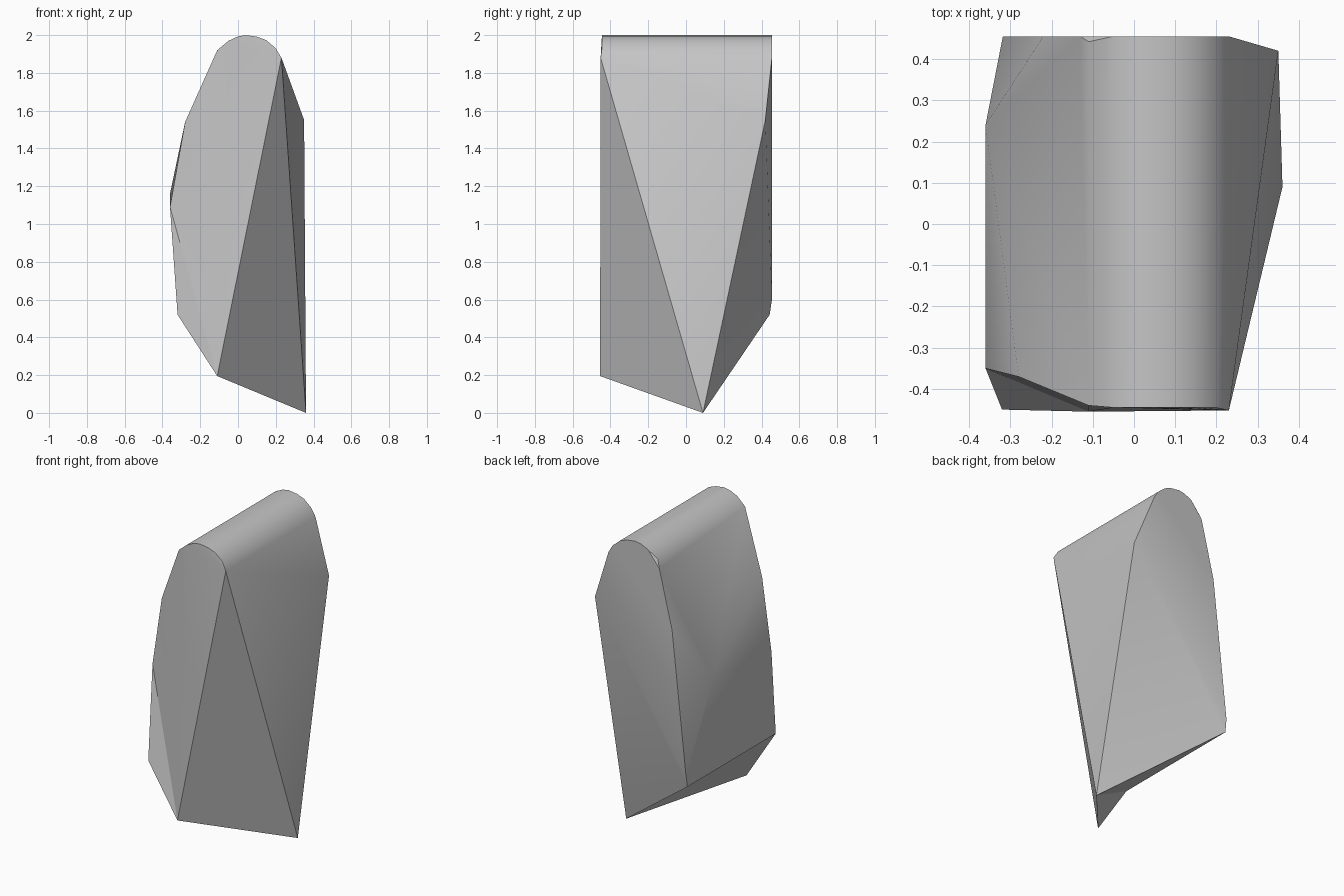
import bpy
import bmesh
import math
from mathutils import Vector

cube = bpy.data.objects.get("Cube")
if cube:
    bpy.data.objects.remove(cube, do_unlink=True)


def flat_material(name, colour):
    mat = bpy.data.materials.new(name)
    mat.use_nodes = True
    mat.diffuse_color = colour
    mat.node_tree.nodes["Principled BSDF"].inputs["Base Color"].default_value = colour
    return mat


def corner(bm, p):
    return min(bm.verts, key=lambda v: (v.co - Vector(p)).length)


def fold_in(bm, start, ends):
    """Swap the diagonals from one corner to others, folding the surface inward."""
    for end in sorted(ends, key=lambda v: -v.co.x):
        edge = bm.edges.get((start, end))
        if edge is None or len(edge.link_faces) != 2:
            continue
        a, b = [v for f in edge.link_faces for v in f.verts if v not in (start, end)]
        bm.edges.remove(edge)
        for tip in (start, end):
            bm.faces.new((a, b, tip))


def neighbours(vert, test):
    found = [e.other_vert(vert) for e in vert.link_edges]
    return [v for v in found if test(v.co)]


# Named corners
foot = (0.36, 0.09, 0)
front_low = (-0.11, -0.455, 0.195)
left_front_low = (-0.32, -0.45, 0.52)
left_back_low = (-0.32, 0.443, 0.52)
left_shoulder = (-0.28, -0.37, 1.54)

# Rounded ridge profile (x, z), run from front to back
ridge = [(-0.05, 1.97), (0, 1.993), (0.04, 2), (0.1, 1.992),
         (0.15, 1.973), (0.2, 1.93), (0.23, 1.88)]
points = [(x, y, z) for x, z in ridge for y in (-0.445, 0.455)]
points += [(-0.11, -0.44, 1.92), (-0.11, 0.442, 1.92), (-0.13, 0.455, 1.87)]

# Left flank: low corners, bulging middle and shoulder
points += [left_front_low, left_back_low, (-0.318, 0.455, 0.6),
           (-0.36, -0.35, 1.09), (-0.36, 0.24, 1.16),
           left_shoulder, (-0.22, 0.455, 1.5)]

# Pointed foot, front corners and back right corner
points += [foot, front_low, (0.23, -0.452, 1.88), (0.35, 0.42, 1.55)]

# Wrap the corners in a closed shell
bm = bmesh.new()
for p in points:
    bm.verts.new(p)
hull = bmesh.ops.convex_hull(bm, input=bm.verts)
inner = [g for g in hull["geom_interior"] if isinstance(g, bmesh.types.BMVert)]
bmesh.ops.delete(bm, geom=inner, context="VERTS")

# Shallow valley across the underside
low = corner(bm, left_front_low)
fold_in(bm, corner(bm, front_low), [corner(bm, left_back_low)])

# Front panel fans out from its lowest corner, hollow beside the left flank
fold_in(bm, low, neighbours(low, lambda co: co.z > 1.3))

# Upper left flank runs straight back under the ridge
shoulder = corner(bm, left_shoulder)
fold_in(bm, shoulder, neighbours(shoulder, lambda co: co.y > 0.4 and co.z > 1.6))

bmesh.ops.recalc_face_normals(bm, faces=bm.faces)
mesh = bpy.data.meshes.new("faceted_block")
bm.to_mesh(mesh)
bm.free()
mesh.materials.append(flat_material("plain grey", (0.56, 0.56, 0.56, 1)))
block = bpy.data.objects.new("faceted_block", mesh)
bpy.context.collection.objects.link(block)

# Soft shading on the ridge and flank, crisp facets elsewhere
bpy.ops.object.select_all(action="DESELECT")
block.select_set(True)
bpy.context.view_layer.objects.active = block
bpy.ops.object.shade_smooth_by_angle(angle=math.radians(30))
